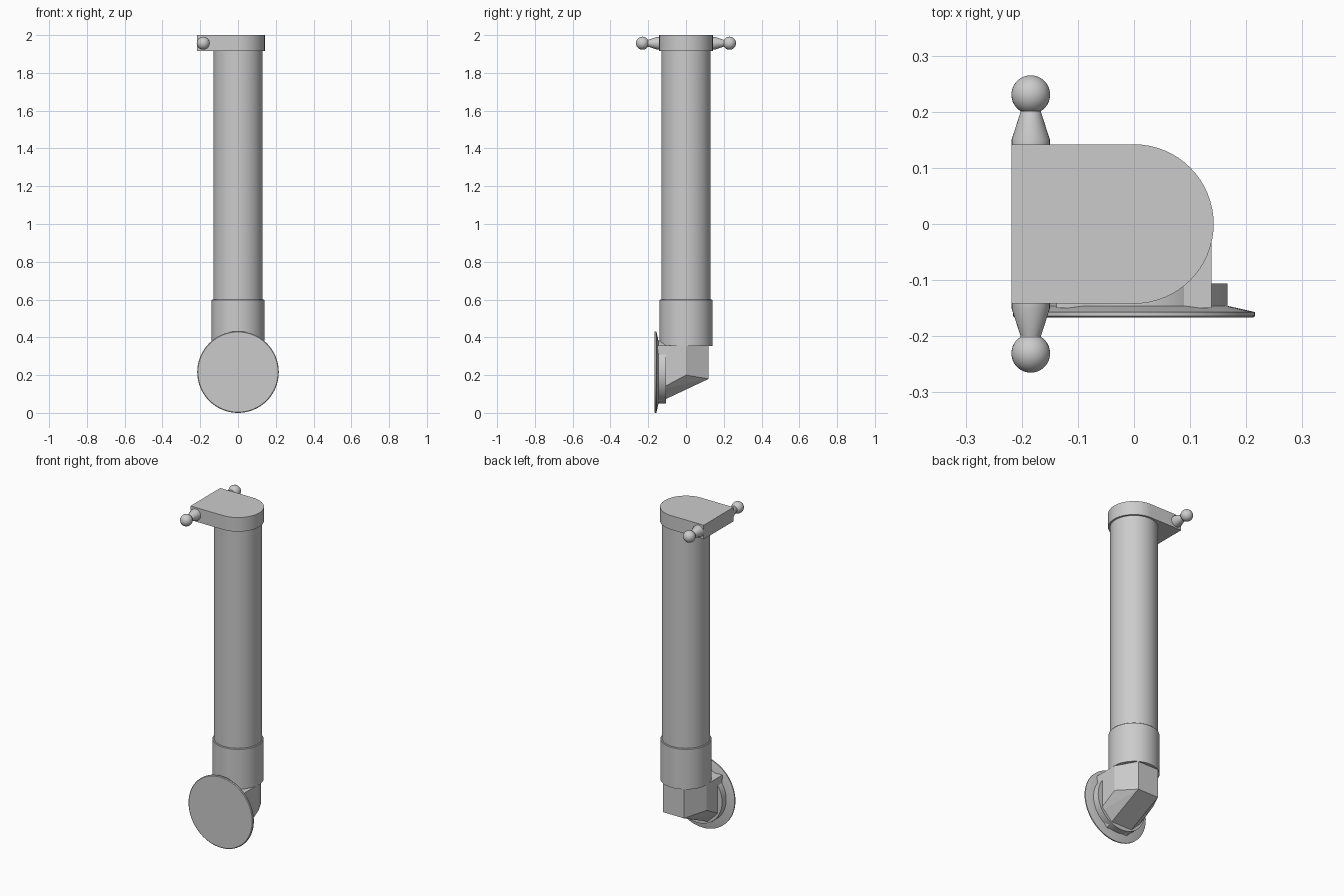
import bpy, bmesh, math
from mathutils import Matrix

if "Cube" in bpy.data.objects:
    bpy.data.objects.remove(bpy.data.objects["Cube"])

grey = bpy.data.materials.new("plain grey")
grey.diffuse_color = (0.6, 0.6, 0.6, 1)
grey.use_nodes = True
grey.node_tree.nodes["Principled BSDF"].inputs["Base Color"].default_value = grey.diffuse_color


def finish(name, bm, smooth=True):
    bmesh.ops.recalc_face_normals(bm, faces=bm.faces)
    me = bpy.data.meshes.new(name)
    bm.to_mesh(me)
    bm.free()
    me.materials.append(grey)
    ob = bpy.data.objects.new(name, me)
    bpy.context.collection.objects.link(ob)
    if smooth:
        bpy.ops.object.select_all(action='DESELECT')
        ob.select_set(True)
        bpy.context.view_layer.objects.active = ob
        bpy.ops.object.shade_smooth_by_angle(angle=math.radians(30))
    return ob


def lathe(name, profile, matrix=Matrix(), n=64):
    """Turn (radius, height) points about z, cap both ends, then place."""
    bm = bmesh.new()
    rings = [[bm.verts.new((r * math.cos(2 * math.pi * i / n),
                            r * math.sin(2 * math.pi * i / n), h))
              for i in range(n)] for r, h in profile]
    for a, b in zip(rings, rings[1:]):
        for i in range(n):
            j = (i + 1) % n
            bm.faces.new((a[i], a[j], b[j], b[i]))
    bm.faces.new(rings[0])
    bm.faces.new(rings[-1])
    bm.transform(matrix)
    return finish(name, bm)


# Main tube and the sleeve around its lower end
lathe("main_tube", [(0.131, 0.45), (0.131, 1.93)])
lathe("lower_sleeve", [(0.14, 0.355), (0.14, 0.597), (0.137, 0.6)])

# D-shaped cap
bm = bmesh.new()
outline = [(-0.218, 0.142), (-0.218, -0.142)]
outline += [(0.142 * math.cos(a), 0.142 * math.sin(a))
            for a in (math.pi * (i / 32 - 0.5) for i in range(33))]
face = bm.faces.new([bm.verts.new((x, y, 1.915)) for x, y in outline])
top = bmesh.ops.extrude_face_region(bm, geom=[face])["geom"]
bmesh.ops.translate(bm, vec=(0, 0, 0.085),
                    verts=[v for v in top if isinstance(v, bmesh.types.BMVert)])
finish("end_cap", bm)

# Ball-ended pegs on both sides of the cap
R, C = 0.0345, 0.2305
peg = [(0.034, 0.138), (0.034, 0.151), (0.018, 0.2)]
for k in range(17):
    t = math.radians(148 - 147 * k / 16)
    peg.append((R * math.sin(t), C + R * math.cos(t)))
for side, name in ((-1, "front_peg"), (1, "back_peg")):
    lathe(name, peg, Matrix.Translation((-0.184, 0, 1.957))
          @ Matrix.Rotation(-side * math.pi / 2, 4, 'X'), 32)

# Faceted elbow: half-hexagon back, sloping underside
half = [(0.138, -0.15, 0.357), (0.138, 0, 0.357), (0.07, 0.12, 0.357),
        (0.138, 0, 0.2), (0.07, 0.12, 0.18),
        (0.138, -0.15, 0.12), (0.07, -0.15, 0.053)]
bm = bmesh.new()
for x, y, z in half:
    for s in (-1, 1):
        bm.verts.new((s * x, y, z))
bmesh.ops.convex_hull(bm, input=bm.verts)
bmesh.ops.dissolve_limit(bm, angle_limit=math.radians(3),
                         verts=bm.verts, edges=bm.edges)
finish("elbow", bm, smooth=False)

# Round collar and wide mounting plate facing the front
to_front = Matrix.Translation((0, 0, 0.216)) @ Matrix.Rotation(math.pi / 2, 4, 'X')
lathe("plate_collar", [(0.167, 0.106), (0.167, 0.15)], to_front)
lathe("mounting_plate", [(0.167, 0.146), (0.216, 0.157),
                         (0.216, 0.164), (0.212, 0.167)], to_front)
